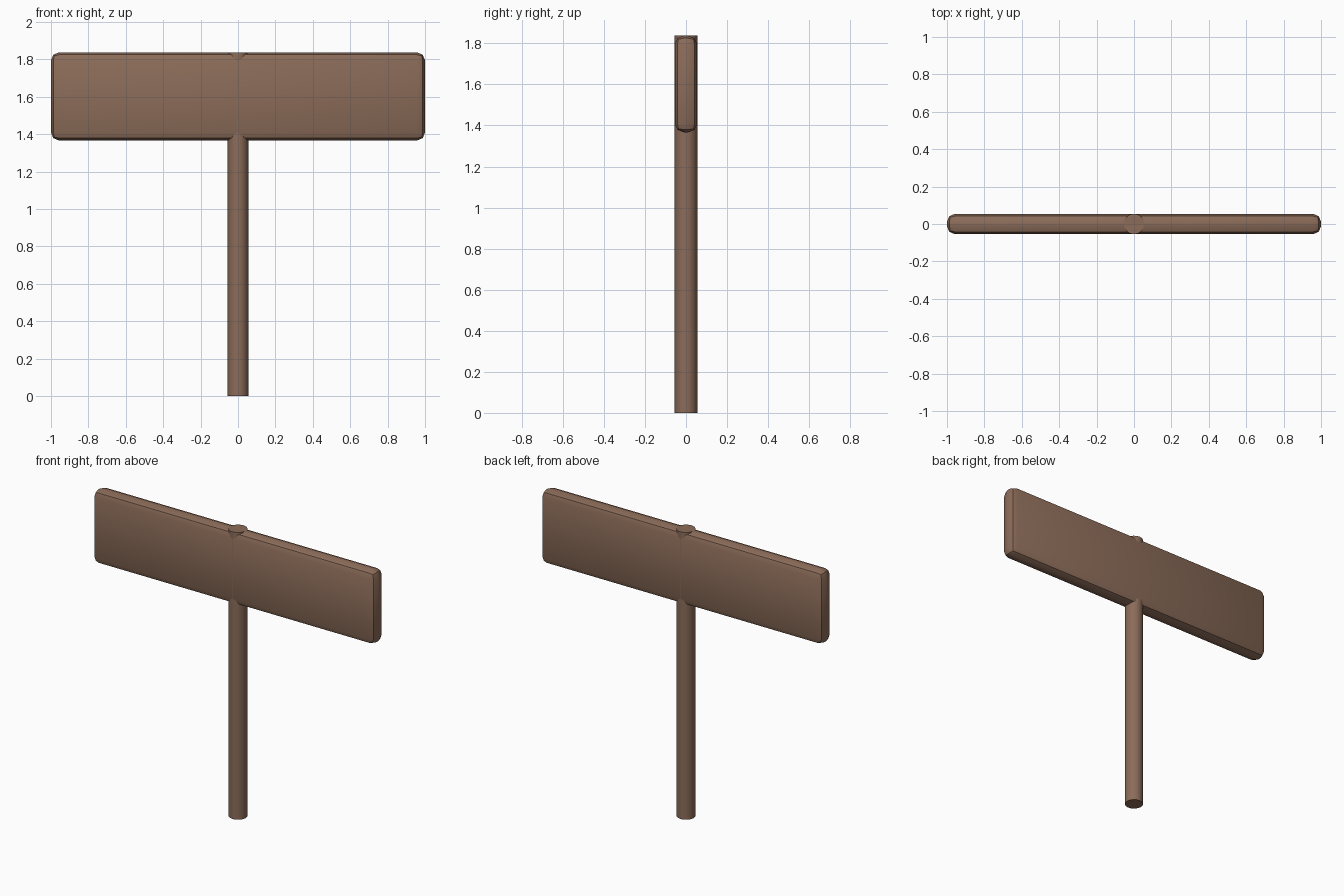
import bpy

if "Cube" in bpy.data.objects:
    bpy.data.objects.remove(bpy.data.objects["Cube"])

wood = bpy.data.materials.new("brown_wood")
wood.diffuse_color = (0.26, 0.15, 0.10, 1)
wood.use_nodes = True
wood.node_tree.nodes["Principled BSDF"].inputs["Base Color"].default_value = wood.diffuse_color


def finish(obj, name):
    obj.name = name
    obj.data.materials.append(wood)
    bpy.ops.object.shade_smooth_by_angle()


# Round post, running up through the board to its top edge
R, TOP, BOTTOM = 0.055, 1.838, 1.366
bpy.ops.mesh.primitive_cylinder_add(vertices=16, radius=R, depth=TOP,
                                    location=(0, 0, TOP / 2))
finish(bpy.context.object, "post")

# Sign board with softly rounded edges, as thick as the post
bpy.ops.mesh.primitive_cube_add(size=1, location=(0, 0, (TOP + BOTTOM) / 2))
board = bpy.context.object
board.scale = (2, 2 * R - 0.001, TOP - BOTTOM - 0.001)
bpy.ops.object.transform_apply(location=False, rotation=False, scale=True)
bevel = board.modifiers.new("rounded_edges", 'BEVEL')
bevel.width = 0.043
bevel.segments = 2
bpy.ops.object.modifier_apply(modifier=bevel.name)
finish(board, "sign_board")
